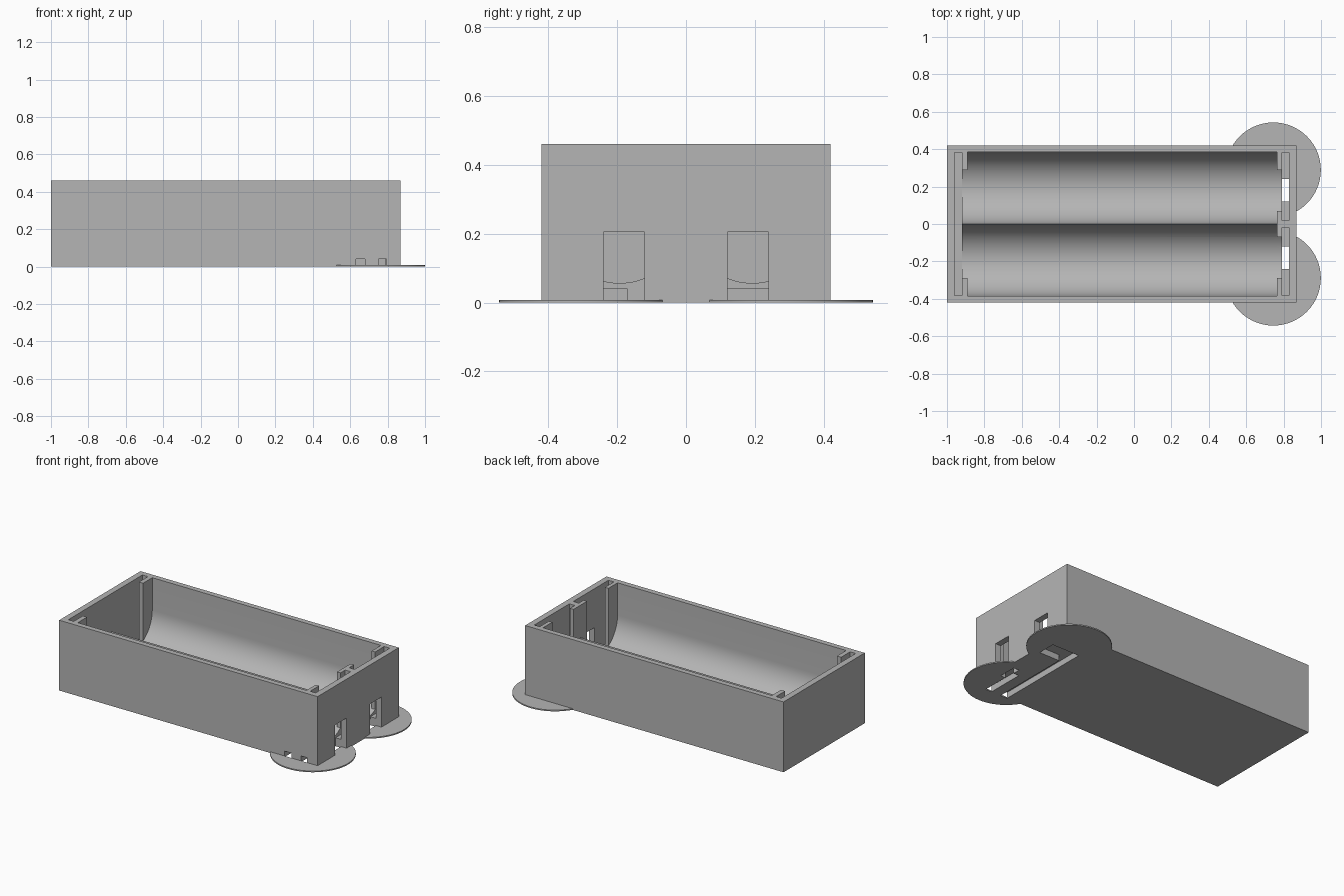
import bpy, bmesh, math

cube = bpy.data.objects.get("Cube")
if cube:
    bpy.data.objects.remove(cube, do_unlink=True)

grey = bpy.data.materials.new("plain grey")
grey.use_nodes = True
GREY = (0.46, 0.46, 0.46, 1)
grey.diffuse_color = GREY
grey.node_tree.nodes["Principled BSDF"].inputs["Base Color"].default_value = GREY

# Main sizes
TOP, HALF_Y, FRONT_X, BACK_X = 0.46, 0.42, 0.87, -1.0
R, AXIS_Z = 0.1925, 0.249         # battery channel radius and axis height
SLOT_FLOOR, DUCT_TOP, BRIM = 0.055, 0.04, 0.008


def add_object(name, bm):
    bmesh.ops.recalc_face_normals(bm, faces=bm.faces)
    mesh = bpy.data.meshes.new(name)
    bm.to_mesh(mesh)
    bm.free()
    mesh.materials.append(grey)
    obj = bpy.data.objects.new(name, mesh)
    bpy.context.collection.objects.link(obj)
    return obj


def box(name, x, y, z):
    bm = bmesh.new()
    bmesh.ops.create_cube(bm, size=1)
    for v in bm.verts:
        for i, (lo, hi) in enumerate((x, y, z)):
            v.co[i] = hi if v.co[i] > 0 else lo
    return add_object(name, bm)


def channel(name, x, y0, y1):
    """Round-bottomed trough along x, open at the top, clipped to y0..y1."""
    steps = 32
    ys = {y0, y1, 0.0}
    for i in range(steps + 1):
        y = R - R * math.cos(math.pi * i / steps)
        ys.update((y, -y))
    ys = sorted(y for y in ys if y0 <= y <= y1)
    ys = [y for i, y in enumerate(ys) if i == 0 or y - ys[i - 1] > 1e-5]
    pts = [(y, AXIS_Z - math.sqrt(max(0, R * R - (abs(y) - R) ** 2))) for y in ys]
    pts += [(y1, TOP + 0.1), (y0, TOP + 0.1)]
    bm = bmesh.new()
    face = bm.faces.new([bm.verts.new((x[0], y, z)) for y, z in pts])
    new = bmesh.ops.extrude_face_region(bm, geom=[face])["geom"]
    for v in new:
        if isinstance(v, bmesh.types.BMVert):
            v.co.x = x[1]
    return add_object(name, bm)


def combine(obj, other, operation):
    mod = obj.modifiers.new("cut", "BOOLEAN")
    mod.operation, mod.object, mod.solver = operation, other, "EXACT"
    bpy.context.view_layer.objects.active = obj
    bpy.ops.object.modifier_apply(modifier=mod.name)
    bpy.data.objects.remove(other, do_unlink=True)


holder = box("battery_holder", (BACK_X, FRONT_X), (-HALF_Y, HALF_Y), (0, TOP))

# Anti-warp discs under the two terminal corners
for side in (1, -1):
    bm = bmesh.new()
    bmesh.ops.create_cone(bm, cap_ends=True, segments=64, radius1=0.254,
                          radius2=0.254, depth=BRIM)
    bmesh.ops.translate(bm, verts=bm.verts, vec=(0.745, side * 0.289, BRIM / 2))
    combine(holder, add_object("corner_disc", bm), "UNION")

cutters = [
    # Twin battery channels, widened at the ends between the corner posts
    channel("channels", (-0.89, 0.765), -2 * R, 2 * R),
    channel("back_window", (-0.94, -0.88), -0.29, 0.29),
    # Slot for the shared contact plate
    box("back_slot", (-0.96, -0.92), (-0.383, 0.383), (SLOT_FLOOR, 1)),
    # Wire ducts in the underside, both leaving through the -y wall
    box("long_duct", (0.63, 0.68), (-HALF_Y, 0.24), (-0.1, DUCT_TOP)),
    box("long_duct_turn", (0.63, 0.81), (0.12, 0.24), (-0.1, DUCT_TOP)),
    box("short_duct", (0.75, 0.795), (-HALF_Y, -0.17), (-0.1, DUCT_TOP)),
]
for side in (1, -1):
    def span(a, b):
        return tuple(sorted((side * a, side * b)))
    cutters += [
        channel("front_window", (0.75, 0.81), *span(0.07, 0.29)),
        box("front_slot", (0.79, 0.83), span(0.02, 0.383), (SLOT_FLOOR, 1)),
        box("terminal_shaft", (0.79, 0.83), span(0.12, 0.24), (-0.1, 0.2)),
        box("terminal_hole", (0.81, 0.88), span(0.12, 0.24), (BRIM, 0.205)),
    ]
for cutter in cutters:
    combine(holder, cutter, "DIFFERENCE")

bpy.ops.object.select_all(action="DESELECT")
holder.select_set(True)
bpy.context.view_layer.objects.active = holder
bpy.ops.object.shade_smooth_by_angle(angle=math.radians(30))
